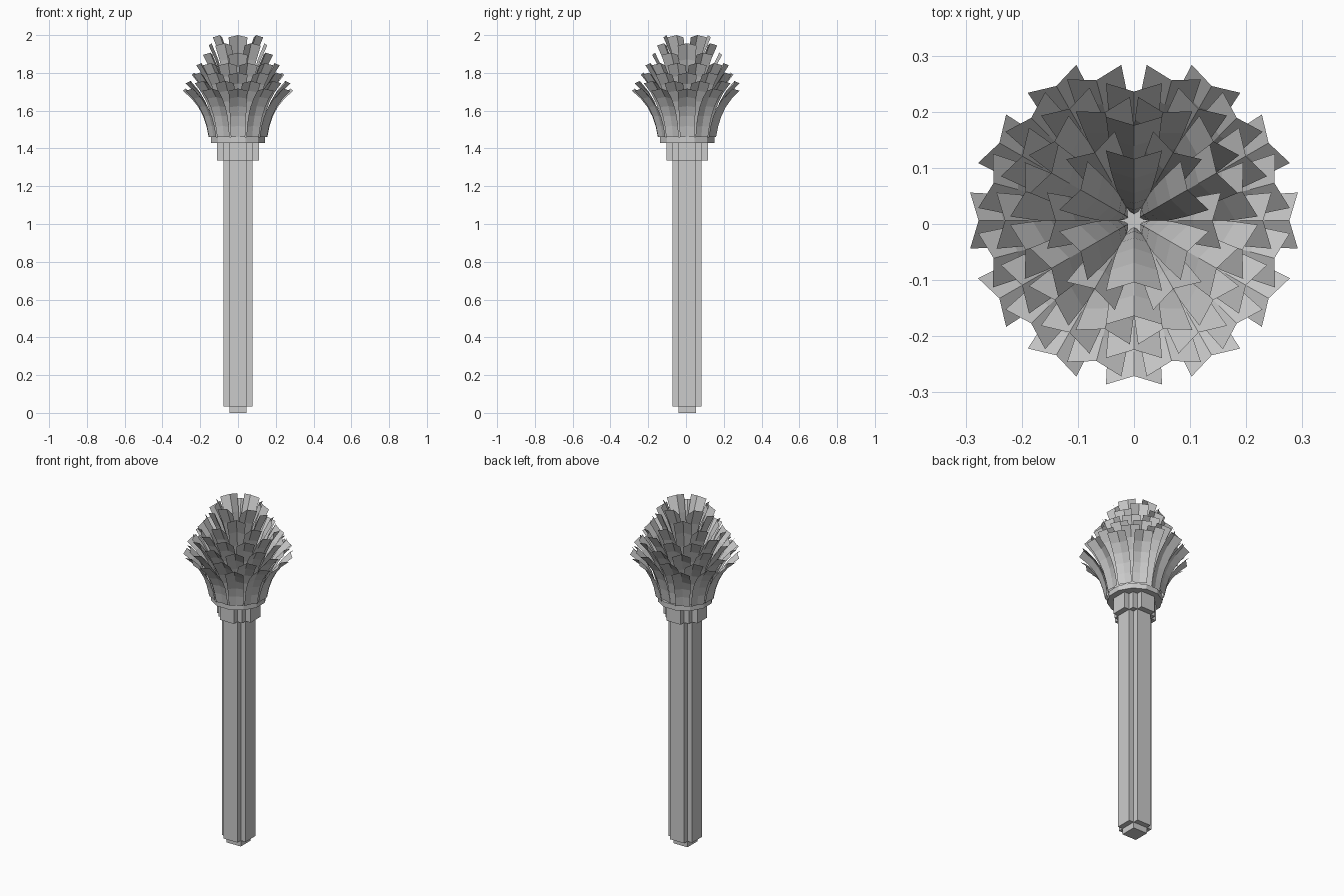
import bpy, bmesh, math

cube = bpy.data.objects.get("Cube")
if cube:
    bpy.data.objects.remove(cube, do_unlink=True)

CENTRE_Y = 0.006

stone = bpy.data.materials.new("pale_grey")
stone.use_nodes = True
stone.diffuse_color = (0.6, 0.6, 0.6, 1)
stone.node_tree.nodes["Principled BSDF"].inputs["Base Color"].default_value = (0.6, 0.6, 0.6, 1)


def finish(name, bm):
    mesh = bpy.data.meshes.new(name)
    bm.to_mesh(mesh)
    bm.free()
    mesh.materials.append(stone)
    obj = bpy.data.objects.new(name, mesh)
    obj.location.y = CENTRE_Y
    bpy.context.collection.objects.link(obj)
    return obj


def prism(name, outline, low, high):
    """Extrude a flat outline upwards."""
    bm = bmesh.new()
    face = bm.faces.new([bm.verts.new((x, y, low)) for x, y in outline])
    top = bmesh.ops.extrude_face_region(bm, geom=[face])["geom"]
    for v in top:
        if isinstance(v, bmesh.types.BMVert):
            v.co.z = high
    bmesh.ops.recalc_face_normals(bm, faces=bm.faces)
    return finish(name, bm)


def four_way(corner):
    """Repeat the points of one corner around the four quadrants."""
    points = []
    for _ in range(4):
        points += corner
        corner = [(-y, x) for x, y in corner]
    return points


# Shaft and collar with stepped corners
A, B, C = 0.046, 0.077, 0.11
prism("shaft_foot", four_way([(A, A)]), 0, 0.035)
prism("shaft", four_way([(B, A), (A, A), (A, B)]), 0.035, 1.34)
prism("collar", four_way([(C, A), (B, A), (B, B), (A, B), (A, C)]), 1.335, 1.43)

# Twelve sided plate under the leaves
plate = [(0.149 * math.cos(math.radians(15 + 30 * i)),
          0.149 * math.sin(math.radians(15 + 30 * i))) for i in range(12)]
prism("leaf_plate", plate, 1.43, 1.46)


def leaf_ring(name, count, offset, base_r, tip_r, tip_z, base_w, skip=None):
    """Ring of outward curving leaves, each folded along its middle."""
    bm = bmesh.new()
    rows = 5
    base_z = 1.46
    for i in range(count):
        angle = offset + i * 360 / count
        if angle == skip:
            continue
        a = math.radians(angle)
        grid = []
        for k in range(rows + 1):
            t = k / rows
            r = base_r + (tip_r - base_r) * (0.35 * t + 0.65 * t ** 2.4)
            z = base_z + (tip_z - base_z) * (1.2 * t - 0.2 * t * t)
            w = base_w + (0.05 - base_w) * t
            row = []
            for side in (-1, 0, 1):
                fold = (1 - abs(side)) * (0.004 + 0.011 * t)
                rr, zz = r - fold, z + fold * 0.8 * t
                row.append(bm.verts.new((rr * math.cos(a) - side * w * math.sin(a),
                                         rr * math.sin(a) + side * w * math.cos(a), zz)))
            grid.append(row)
        for low, high in zip(grid, grid[1:]):
            for j in range(2):
                bm.faces.new((low[j], low[j + 1], high[j + 1], high[j]))
    return finish(name, bm)


# Crown of leaves, from the lowest and widest ring to the top
leaf_ring("outer_leaves", 12, 0, 0.155, 0.292, 1.705, 0.038, skip=90)
leaf_ring("second_leaves", 12, 15, 0.135, 0.274, 1.745, 0.036)
leaf_ring("third_leaves", 12, 0, 0.115, 0.245, 1.79, 0.030)
leaf_ring("fourth_leaves", 12, 15, 0.095, 0.215, 1.84, 0.025)
leaf_ring("fifth_leaves", 6, 30, 0.07, 0.185, 1.895, 0.025)
leaf_ring("sixth_leaves", 6, 0, 0.045, 0.155, 1.945, 0.018)
leaf_ring("top_leaves", 6, 30, 0.016, 0.125, 1.988, 0.007)
